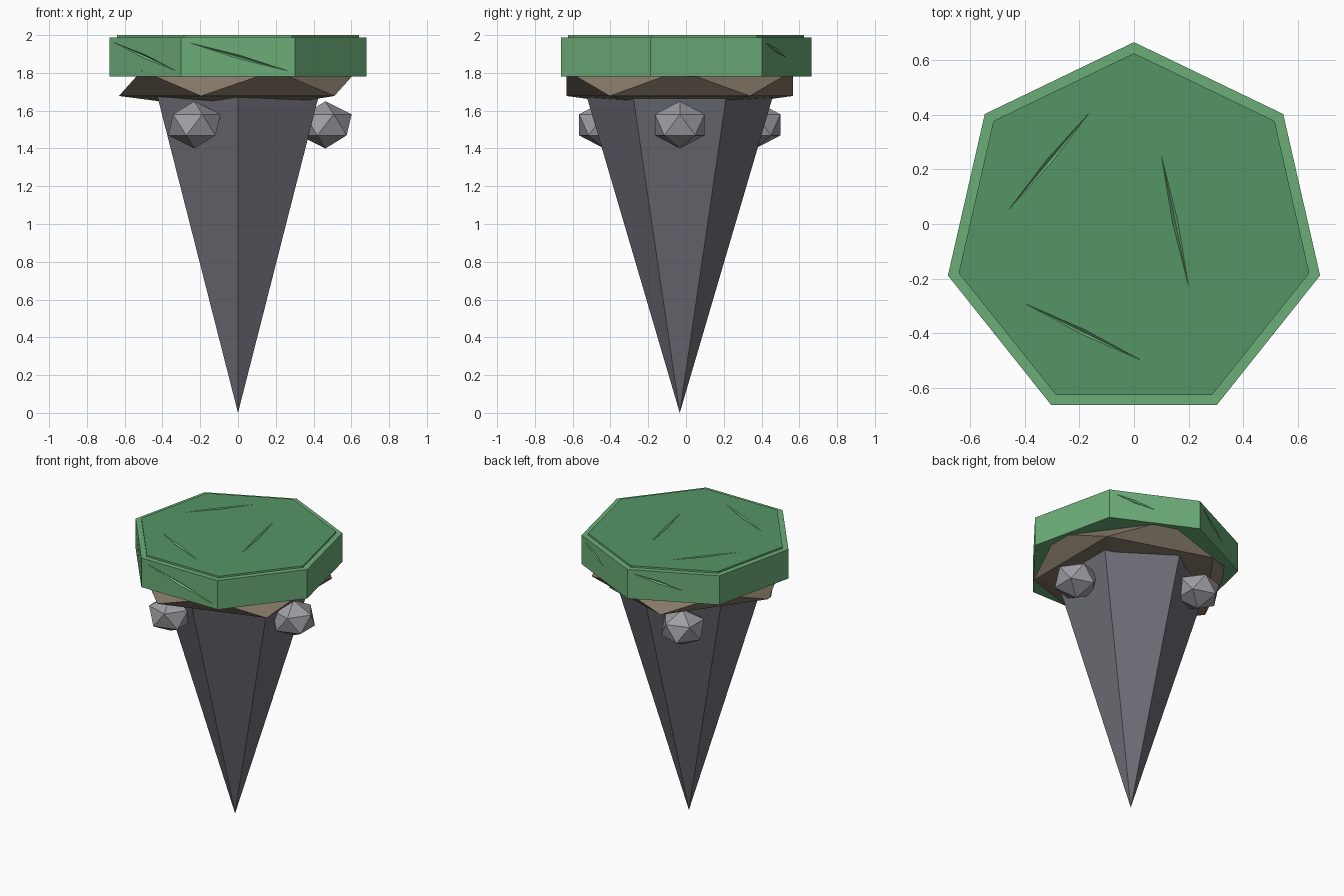
import bpy, bmesh, math
from mathutils import Vector, Matrix

if "Cube" in bpy.data.objects:
    bpy.data.objects.remove(bpy.data.objects["Cube"])

CY = -0.033  # shared axis of all parts


def material(name, rgb):
    m = bpy.data.materials.new(name)
    m.diffuse_color = (*rgb, 1)
    m.use_nodes = True
    m.node_tree.nodes["Principled BSDF"].inputs["Base Color"].default_value = m.diffuse_color
    return m


def finish(bm, name, *mats):
    bmesh.ops.recalc_face_normals(bm, faces=bm.faces)
    me = bpy.data.meshes.new(name)
    bm.to_mesh(me)
    bm.free()
    ob = bpy.data.objects.new(name, me)
    bpy.context.collection.objects.link(ob)
    for m in mats:
        me.materials.append(m)
    return ob


def ring(n, r, z, start):
    return [Vector((r * math.cos(start + i * math.tau / n),
                    CY + r * math.sin(start + i * math.tau / n), z)) for i in range(n)]


def icosahedron(name, loc, scale, mat):
    bm = bmesh.new()
    bmesh.ops.create_icosphere(bm, subdivisions=1, radius=1,
                               matrix=Matrix.LocRotScale(Vector(loc), None, Vector(scale)))
    return finish(bm, name, mat)


grass = material("grass", (0.15, 0.42, 0.19))
grass_top = material("grass_top", (0.09, 0.30, 0.13))
soil = material("soil", (0.24, 0.19, 0.14))
rock = material("rock", (0.16, 0.16, 0.19))
stone = material("stone", (0.34, 0.34, 0.37))

# Grass cap: seven-sided slab with a slightly raised inner plate
bm = bmesh.new()
levels = [(0.6975, 1.78), (0.6975, 1.988), (0.657, 1.988), (0.657, 2.0)]
rings = [[bm.verts.new(p) for p in ring(7, r, z, math.pi / 2)] for r, z in levels]
for a, b in zip(rings, rings[1:]):
    for i in range(7):
        j = (i + 1) % 7
        bm.faces.new((a[i], a[j], b[j], b[i]))
bm.faces.new(rings[0][::-1])
bm.faces.new(rings[-1]).material_index = 1
cap = finish(bm, "grass_cap", grass, grass_top)

# Shallow cracks: slender spindles sunk into the top and the sides
cracks = [((-0.46, 0.05, 2), (-0.16, 0.41, 2), Vector((0, 0, 1))),
          ((0.10, 0.25, 2), (0.20, -0.23, 2), Vector((0, 0, 1))),
          ((-0.40, -0.29, 2), (0.03, -0.50, 2), Vector((0, 0, 1)))]
corners = ring(7, 0.6975, 0, math.pi / 2)
for side, end in ((0, 0.6), (2, 0.93), (3, 0.95), (6, 0.5)):
    a, b = corners[side], corners[(side + 1) % 7]
    normal = ((a + b) / 2 - Vector((0, CY, 0))).normalized()
    start = a.lerp(b, 0.07) + Vector((0, 0, 1.96))
    stop = a.lerp(b, end) + Vector((0, 0, 1.96 - 0.16 * end))
    cracks.append((start, stop, normal))

bm = bmesh.new()
for a, b, n in cracks:
    a, b = Vector(a), Vector(b)
    across = (b - a).normalized().cross(n) * 0.010
    mid = (a + b) / 2
    belt = [bm.verts.new(mid + d) for d in (across, n * 0.012, -across, n * -0.012)]
    tips = [bm.verts.new(a), bm.verts.new(b)]
    for i in range(4):
        bm.faces.new((belt[i], belt[(i + 1) % 4], tips[0]))
        bm.faces.new((belt[(i + 1) % 4], belt[i], tips[1]))
cutter = finish(bm, "crack_cutter", grass)
cutter.hide_render = True
cutter.hide_viewport = True
mod = cap.modifiers.new("cracks", 'BOOLEAN')
mod.operation = 'DIFFERENCE'
mod.solver = 'EXACT'
mod.object = cutter

# Soil layer: flattened icosahedron under the grass
icosahedron("soil_layer", (0, CY, 1.745), (0.705, 0.705, 0.15), soil)

# Rock spike: inverted six-sided cone
bm = bmesh.new()
base = [bm.verts.new(p) for p in ring(6, 0.5, 1.70, math.pi / 2)]
tip = bm.verts.new((0, CY, 0))
bm.faces.new(base)
for i in range(6):
    bm.faces.new((base[i], base[(i + 1) % 6], tip))
finish(bm, "rock_spike", rock)

# Three boulders around the spike
for k in range(3):
    a = k * math.tau / 3
    icosahedron(f"boulder_{k + 1}", (0.463 * math.cos(a), CY + 0.463 * math.sin(a), 1.525),
                (0.155, 0.155, 0.125), stone)
